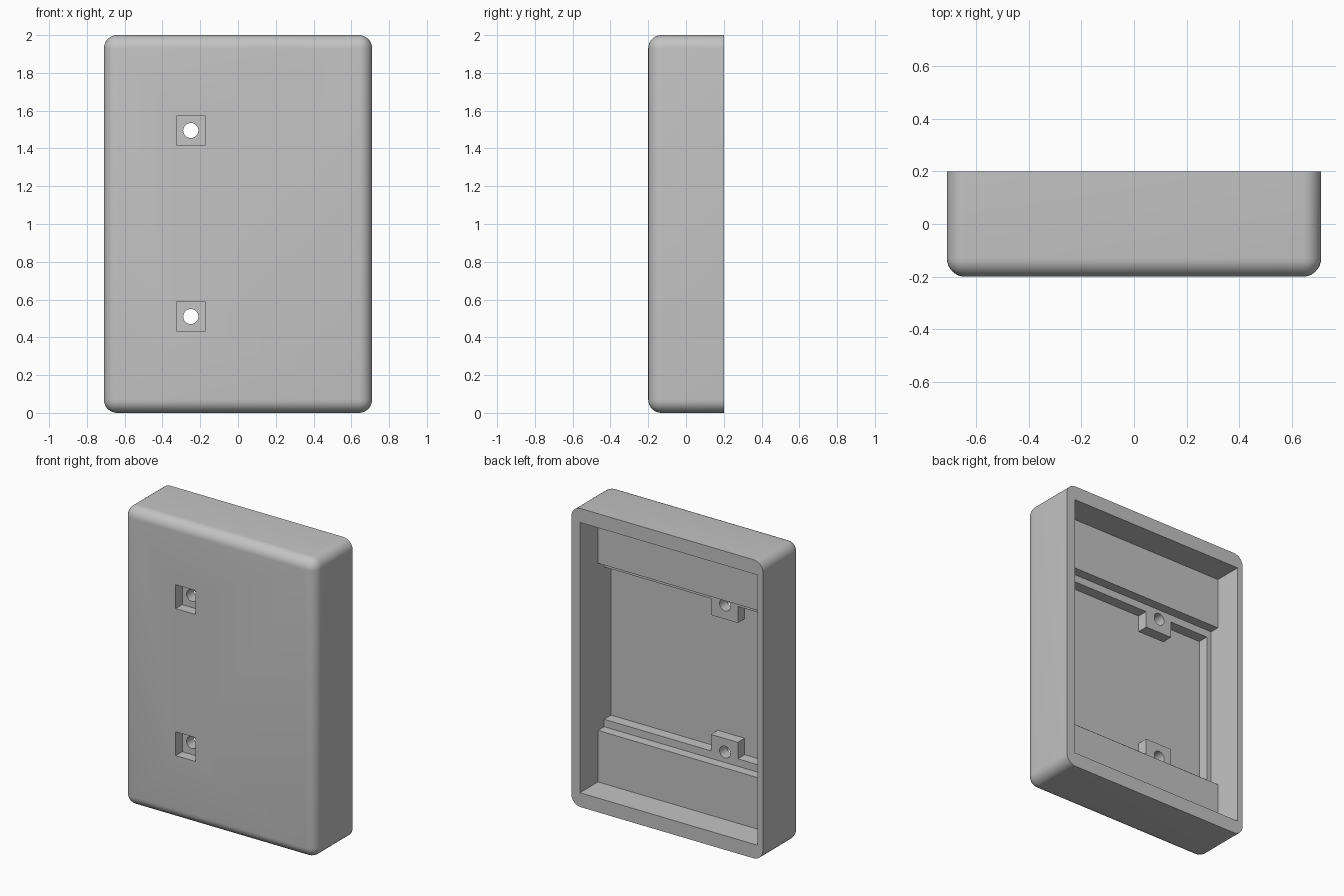
import bpy, bmesh, math
from mathutils import Matrix, Vector

old = bpy.data.objects.get("Cube")
if old:
    bpy.data.objects.remove(old, do_unlink=True)

grey = bpy.data.materials.new("plain grey")
grey.use_nodes = True
GREY = (0.55, 0.55, 0.55, 1)
grey.diffuse_color = GREY
grey.node_tree.nodes["Principled BSDF"].inputs["Base Color"].default_value = GREY


def to_object(bm, name):
    mesh = bpy.data.meshes.new(name)
    bmesh.ops.recalc_face_normals(bm, faces=bm.faces)
    bm.to_mesh(mesh)
    bm.free()
    mesh.materials.append(grey)
    obj = bpy.data.objects.new(name, mesh)
    bpy.context.collection.objects.link(obj)
    return obj


def box_bmesh(x, y, z):
    bm = bmesh.new()
    bmesh.ops.create_cube(bm, size=1)
    for v in bm.verts:
        v.co = Vector([(a + b) / 2 + c * (b - a) for (a, b), c in zip((x, y, z), v.co)])
    return bm


def box(name, x, y, z):
    return to_object(box_bmesh(x, y, z), name)


def combine(target, tool, operation):
    tool.hide_render = True
    mod = target.modifiers.new(operation.lower(), "BOOLEAN")
    mod.operation = operation
    mod.solver = "EXACT"
    mod.object = tool
    bpy.ops.object.select_all(action="DESELECT")
    bpy.context.view_layer.objects.active = target
    target.select_set(True)
    bpy.ops.object.modifier_apply(modifier=mod.name)
    bpy.data.objects.remove(tool, do_unlink=True)


# Outer shell: every edge rounded except those around the open back
W, D = 0.71, 0.2
bm = box_bmesh((-W, W), (-D, D), (0, 2))
rounded = [e for e in bm.edges if not all(v.co.y > 0 for v in e.verts)]
bmesh.ops.bevel(bm, geom=rounded, offset=0.07, segments=8, profile=0.5,
                affect="EDGES", clamp_overlap=True)
shell = to_object(bm, "cover_shell")

# Stepped cavity, open at the back
RIGHT, LEFT = -0.67, 0.645
FLOOR, LEDGE, SHELF = -0.128, -0.055, 0.01
for x0, depth, margin in ((RIGHT, SHELF, 0.095), (RIGHT, LEDGE, 0.44), (-0.635, FLOOR, 0.49)):
    combine(shell, box("cavity_cutter", (x0, LEFT), (depth, 0.4), (margin, 2 - margin)),
            "DIFFERENCE")

# Screw bosses inside, with square recesses and round holes from the front
HOLE_X = -0.25
for z, z0, z1 in ((0.51, 0.46, 0.6), (1.495, 1.4, 1.54)):
    combine(shell, box("screw_boss", (-0.345, -0.145), (-0.15, LEDGE), (z0, z1)), "UNION")
    combine(shell, box("recess_cutter", (-0.322, -0.176), (-0.3, -0.13),
                       (z - 0.08, z + 0.08)), "DIFFERENCE")
    bm = bmesh.new()
    bmesh.ops.create_cone(bm, cap_ends=True, segments=32, radius1=0.04, radius2=0.04, depth=1,
                          matrix=Matrix.Translation((HOLE_X, 0, z))
                          @ Matrix.Rotation(math.pi / 2, 4, "X"))
    combine(shell, to_object(bm, "hole_cutter"), "DIFFERENCE")

bpy.ops.object.select_all(action="DESELECT")
shell.select_set(True)
bpy.context.view_layer.objects.active = shell
bpy.ops.object.shade_smooth_by_angle(angle=math.radians(30))
